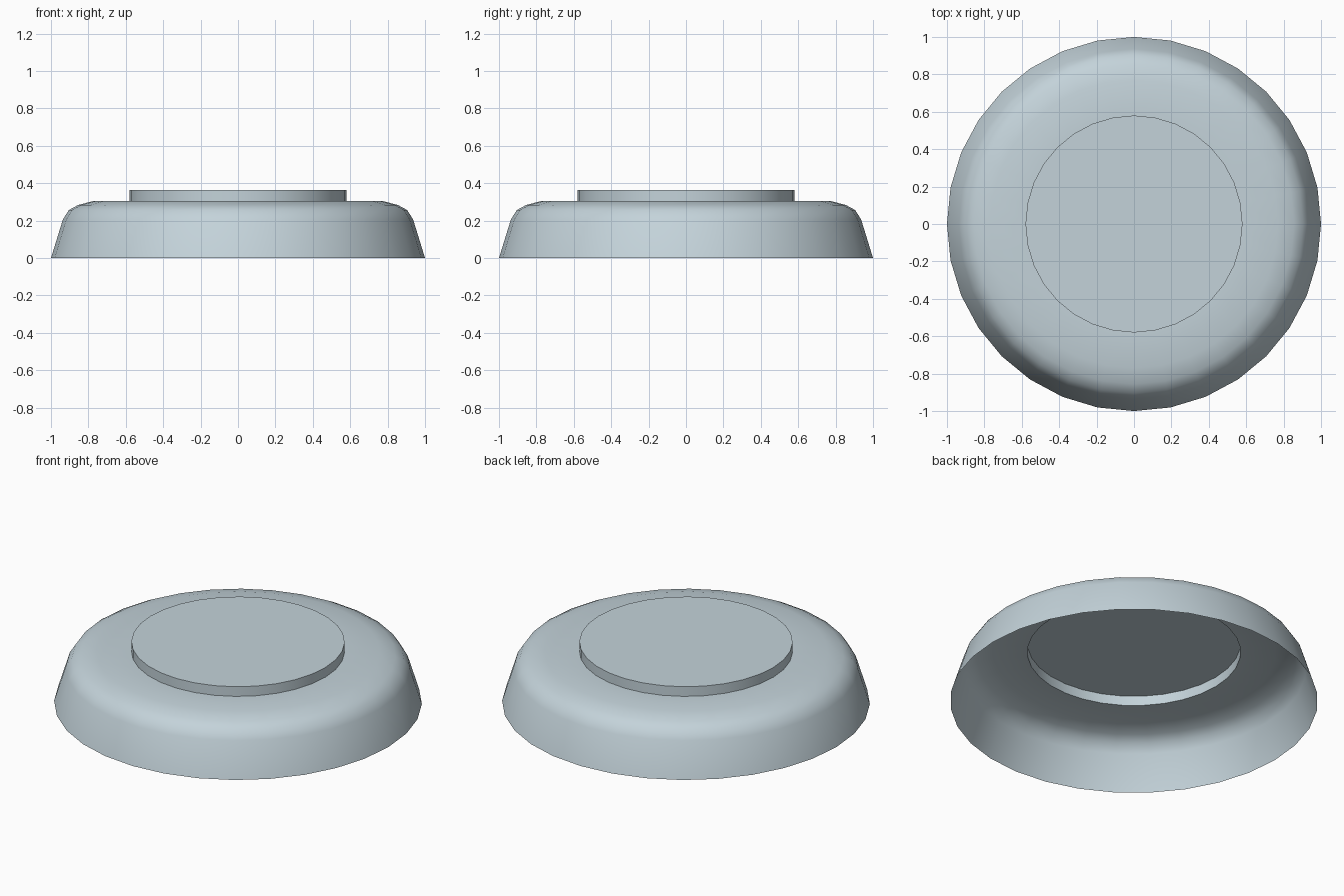
import bpy, bmesh, math

if "Cube" in bpy.data.objects:
    bpy.data.objects.remove(bpy.data.objects["Cube"])

SIDES = 32

# Single flat colour
mat = bpy.data.materials.new("pale blue grey")
mat.diffuse_color = (0.55, 0.65, 0.70, 1.0)
mat.use_nodes = True
mat.node_tree.nodes["Principled BSDF"].inputs["Base Color"].default_value = mat.diffuse_color

# Profile (radius, height) from the open bottom rim up to the raised disc
profile = [(1.0, 0.0), (0.936, 0.207), (0.904, 0.257), (0.856, 0.283),
           (0.77, 0.306), (0.58, 0.306), (0.58, 0.364)]

bm = bmesh.new()
rings = []
for r, z in profile:
    rings.append([bm.verts.new((r * math.cos(2 * math.pi * i / SIDES),
                                r * math.sin(2 * math.pi * i / SIDES), z))
                  for i in range(SIDES)])

# Shell walls, single thickness and open underneath
for low, high in zip(rings, rings[1:]):
    for i in range(SIDES):
        j = (i + 1) % SIDES
        bm.faces.new((low[i], low[j], high[j], high[i]))

# Raised disc top
bm.faces.new(rings[-1])

mesh = bpy.data.meshes.new("domed_cover")
bm.to_mesh(mesh)
bm.free()
mesh.materials.append(mat)
cover = bpy.data.objects.new("domed_cover", mesh)
bpy.context.collection.objects.link(cover)

# Smooth dome, crisp disc edges
bpy.context.view_layer.objects.active = cover
cover.select_set(True)
bpy.ops.object.shade_smooth_by_angle(angle=math.radians(40))
